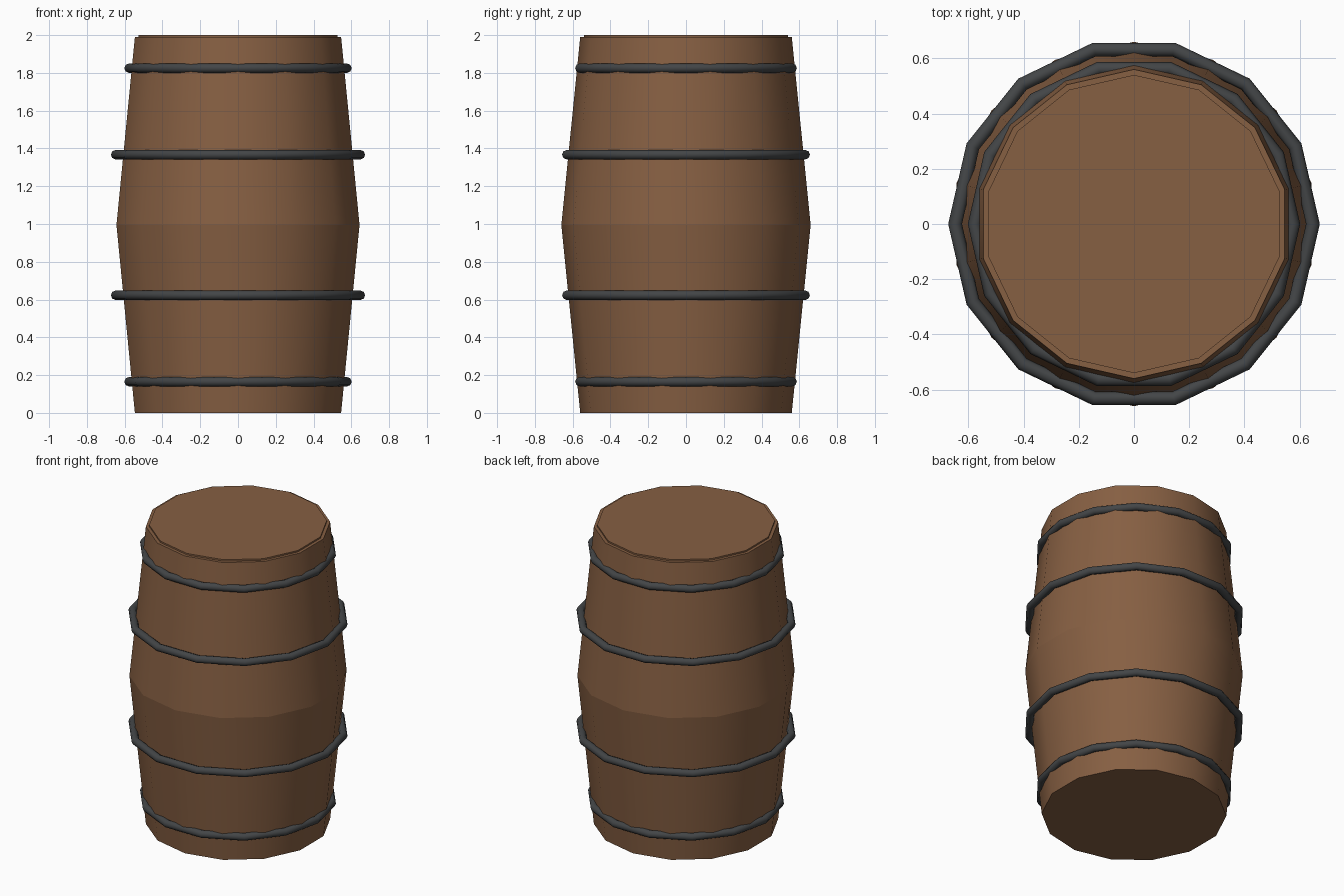
import bpy, bmesh, math

if "Cube" in bpy.data.objects:
    bpy.data.objects.remove(bpy.data.objects["Cube"])

SIDES = 14
H = 1.99          # height of the staves, the lid adds the rest
R_END, R_MID = 0.56, 0.66


def material(name, rgb):
    m = bpy.data.materials.new(name)
    m.diffuse_color = (*rgb, 1)
    m.use_nodes = True
    m.node_tree.nodes["Principled BSDF"].inputs["Base Color"].default_value = m.diffuse_color
    return m


wood = material("brown wood", (0.24, 0.115, 0.055))
iron = material("dark iron", (0.056, 0.060, 0.063))


def smooth(obj, angle):
    bpy.ops.object.select_all(action='DESELECT')
    obj.select_set(True)
    bpy.context.view_layer.objects.active = obj
    bpy.ops.object.shade_smooth_by_angle(angle=math.radians(angle))


def lathe(name, profile, mat):
    """Turn an (radius, z) profile, listed bottom to top, into a 14-sided solid."""
    bm = bmesh.new()
    rings = []
    for r, z in profile:
        if r == 0:
            rings.append([bm.verts.new((0, 0, z))] * SIDES)
            continue
        ring = []
        for i in range(SIDES):
            a = math.pi / 2 + 2 * math.pi * i / SIDES
            ring.append(bm.verts.new((r * math.cos(a), r * math.sin(a), z)))
        rings.append(ring)
    for low, high in zip(rings, rings[1:]):
        for i in range(SIDES):
            j = (i + 1) % SIDES
            corners = dict.fromkeys((low[i], low[j], high[j], high[i]))
            bm.faces.new(list(corners))
    mesh = bpy.data.meshes.new(name)
    bm.to_mesh(mesh)
    bm.free()
    obj = bpy.data.objects.new(name, mesh)
    bpy.context.collection.objects.link(obj)
    mesh.materials.append(mat)
    smooth(obj, 30)
    return obj


# Staves: two tapered halves, separate so the belly stays crisp
lathe("lower_staves", [(0, 0), (R_END, 0), (R_MID, H / 2)], wood)
lathe("upper_staves", [(R_MID, H / 2), (R_END, H), (0.54, H)], wood)

# Lid, slightly raised above the staves
lathe("lid", [(0.54, H), (0.54, 2.0), (0, 2.0)], wood)

# Iron hoops, mirrored about the belly
for label, radius, offset in (("belly", 0.648, 0.372), ("end", 0.577, 0.83)):
    for side, sign in (("lower", -1), ("upper", 1)):
        bpy.ops.mesh.primitive_torus_add(
            major_segments=SIDES, minor_segments=8,
            major_radius=radius, minor_radius=0.025,
            location=(0, 0, H / 2 + sign * offset))
        hoop = bpy.context.object
        hoop.name = f"{side}_{label}_hoop"
        hoop.data.materials.append(iron)
        smooth(hoop, 60)
